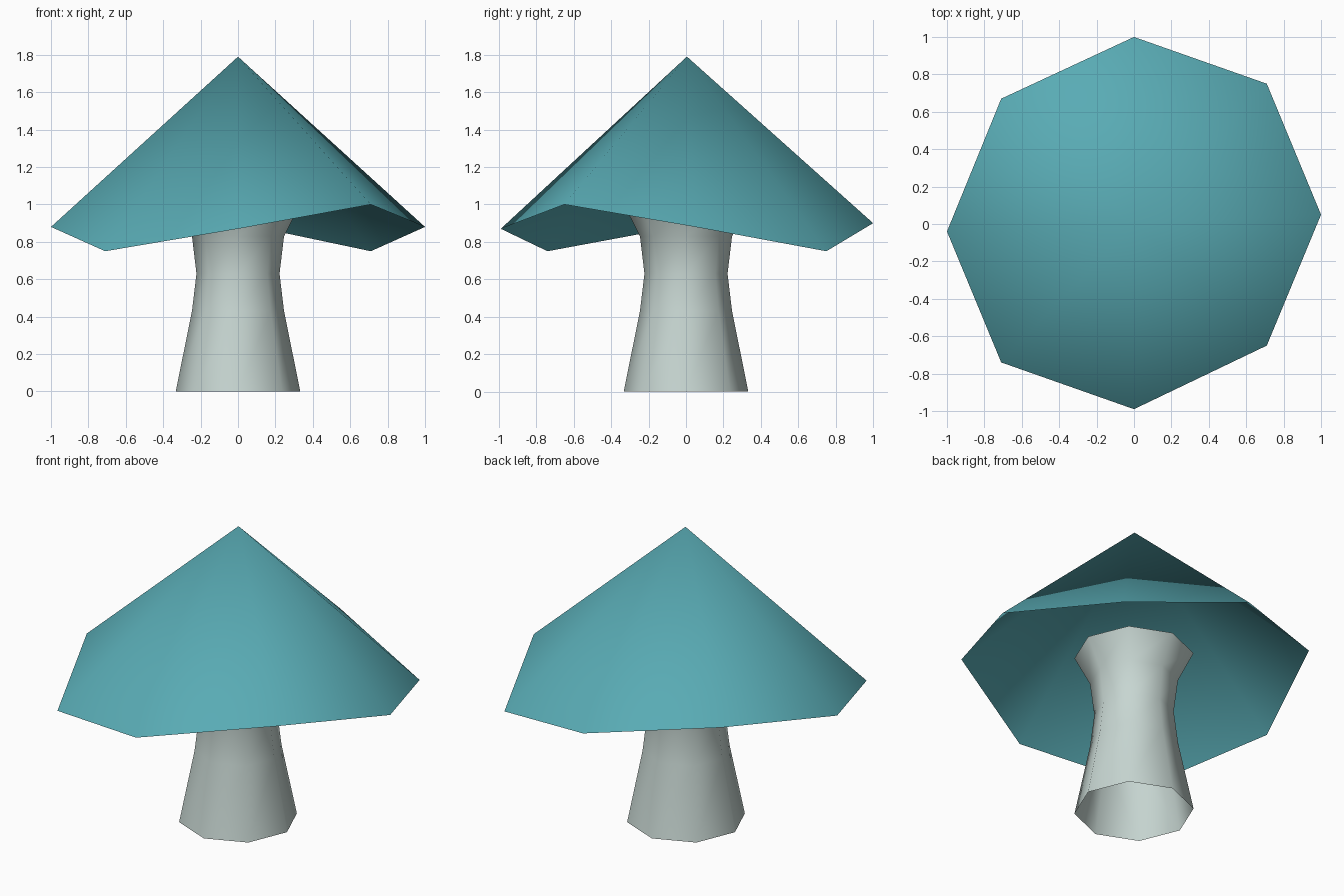
import bpy
import bmesh
from math import cos, sin, pi

cube = bpy.data.objects.get("Cube")
if cube:
    bpy.data.objects.remove(cube, do_unlink=True)

SIDES = 8


def make_material(name, color):
    mat = bpy.data.materials.new(name)
    mat.use_nodes = True
    mat.diffuse_color = color
    mat.node_tree.nodes["Principled BSDF"].inputs["Base Color"].default_value = color
    return mat


def finish(bm, name, mat):
    """Turn a bmesh into a smooth shaded object."""
    for face in bm.faces:
        face.smooth = True
    mesh = bpy.data.meshes.new(name)
    bm.to_mesh(mesh)
    bm.free()
    mesh.materials.append(mat)
    obj = bpy.data.objects.new(name, mesh)
    bpy.context.collection.objects.link(obj)
    return obj


teal = make_material("teal", (0.10, 0.41, 0.46, 1))
pale_grey = make_material("pale grey", (0.57, 0.67, 0.64, 1))

# Cap: open eight-sided cone with a wavy rim
RIM = [(1, 0.05, 0.88), (0.71, 0.75, 0.75), (0, 1, 0.90), (-0.71, 0.67, 1.0),
       (-1, -0.04, 0.88), (-0.71, -0.74, 0.75), (0, -0.99, 0.87), (0.71, -0.65, 1.0)]
bm = bmesh.new()
apex = bm.verts.new((0, 0.005, 1.79))
rim = [bm.verts.new(p) for p in RIM]
for i in range(SIDES):
    bm.faces.new((apex, rim[i], rim[(i + 1) % SIDES]))
finish(bm, "cap", teal)

# Stem: open waisted tube, flared at both ends (radius, height)
PROFILE = [(0.333, 0), (0.246, 0.43), (0.222, 0.63), (0.246, 0.83), (0.333, 1.0)]
bm = bmesh.new()
rings = [[bm.verts.new((r * cos(2 * pi * i / SIDES), r * sin(2 * pi * i / SIDES), z))
          for i in range(SIDES)] for r, z in PROFILE]
for low, high in zip(rings, rings[1:]):
    for i in range(SIDES):
        j = (i + 1) % SIDES
        bm.faces.new((low[i], low[j], high[j], high[i]))
finish(bm, "stem", pale_grey)
